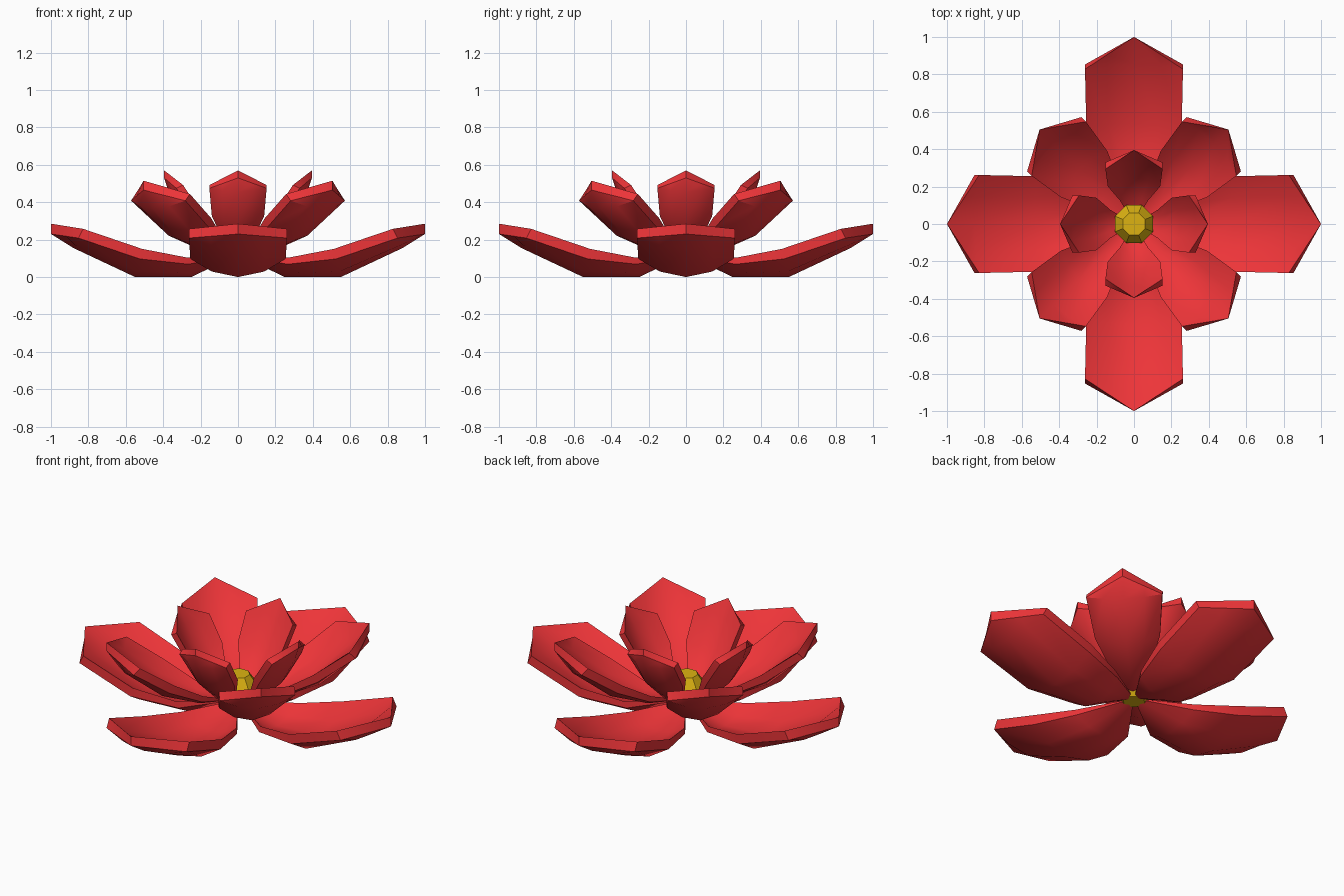
import bpy, bmesh, math
from mathutils import Vector, Matrix

if "Cube" in bpy.data.objects:
    bpy.data.objects.remove(bpy.data.objects["Cube"])


def material(name, color):
    m = bpy.data.materials.new(name)
    m.diffuse_color = color
    m.use_nodes = True
    m.node_tree.nodes["Principled BSDF"].inputs["Base Color"].default_value = m.diffuse_color
    return m


RED = material("petal_red", (0.85, 0.035, 0.04, 1))
YELLOW = material("centre_yellow", (0.72, 0.45, 0.006, 1))
ACROSS = (-1, -0.55, 0, 0.55, 1)


def make_object(name, bm, mat):
    mesh = bpy.data.meshes.new(name)
    bmesh.ops.recalc_face_normals(bm, faces=bm.faces)
    bm.to_mesh(mesh)
    bm.free()
    mesh.materials.append(mat)
    obj = bpy.data.objects.new(name, mesh)
    bpy.context.collection.objects.link(obj)
    return obj


def petal(name, rows, tip, thick, angle):
    """Cupped petal along +x. rows: radius, keel height, half width, cup depth."""
    bm = bmesh.new()
    keel = [Vector((r[0], 0, r[1])) for r in rows]
    tip = Vector((tip[0], 0, tip[1]))
    layers = []
    for layer in (0, 1):
        grid = []
        for i, (r, z, w, cup) in enumerate(rows):
            after = keel[i + 1] if i + 1 < len(rows) else tip
            t = (after - keel[max(i - 1, 0)]).normalized()
            n = Vector((-t.z, 0, t.x))
            lift = layer * thick * min(1, i / 1.5)
            grid.append([keel[i] + n * (cup * u * u + lift) + Vector((0, u * w, 0))
                         for u in ACROSS])
        # pointed end: straight edges from the two corners to the tip
        end = tip + Vector((0, 0, thick * layer))
        grid.append([grid[-1][0 if u < 0 else -1].lerp(end, 1 - abs(u)) for u in ACROSS])
        layers.append([[bm.verts.new(p) for p in row] for row in grid])
    low, top = layers
    n, m = len(low), len(ACROSS)
    for g in layers:
        for i in range(n - 1):
            for j in range(m - 1):
                bm.faces.new((g[i][j], g[i + 1][j], g[i + 1][j + 1], g[i][j + 1]))
    # rim joining the two skins
    for j in (0, m - 1):
        for i in range(n - 1):
            bm.faces.new((low[i][j], low[i + 1][j], top[i + 1][j], top[i][j]))
    for j in range(m - 1):
        bm.faces.new((low[-1][j], low[-1][j + 1], top[-1][j + 1], top[-1][j]))
    bmesh.ops.remove_doubles(bm, verts=bm.verts, dist=0.001)
    bmesh.ops.rotate(bm, verts=bm.verts, cent=(0, 0, 0),
                     matrix=Matrix.Rotation(angle, 3, 'Z'))
    obj = make_object(name, bm, RED)
    bpy.ops.object.select_all(action='DESELECT')
    obj.select_set(True)
    bpy.context.view_layer.objects.active = obj
    bpy.ops.object.shade_smooth_by_angle(angle=math.radians(30))


# Three whorls of four petals: rows, tip, thickness, turn
WHORLS = {
    "outer_petal": ([(0, 0.12, 0, 0), (0.25, 0, 0.18, 0.07), (0.55, 0, 0.255, 0.10),
                     (0.88, 0.155, 0.262, 0.06)], (1.0, 0.23), 0.055, 0),
    "middle_petal": ([(0, 0.12, 0, 0), (0.22, 0.13, 0.10, 0.04), (0.44, 0.20, 0.175, 0.08),
                      (0.645, 0.365, 0.205, 0.06)], (0.714, 0.465), 0.05, 45),
    "inner_petal": ([(0, 0.12, 0, 0), (0.15, 0.17, 0.075, 0.02), (0.28, 0.29, 0.14, 0.06),
                     (0.37, 0.455, 0.153, 0.045)], (0.395, 0.53), 0.04, 0),
}
for name, (rows, tip, thick, turn) in WHORLS.items():
    for k in range(4):
        petal(f"{name}_{k + 1}", rows, tip, thick, math.radians(turn + 90 * k))

# Faceted flower centre
bm = bmesh.new()
rings = []
for r, z in ((0.06, 0.10), (0.11, 0.16), (0.11, 0.21), (0.065, 0.275)):
    rings.append([bm.verts.new((r * math.cos(a), r * math.sin(a), z))
                  for a in (math.tau * (k + 0.5) / 8 for k in range(8))])
for a, b in zip(rings, rings[1:]):
    for k in range(8):
        q = (k + 1) % 8
        bm.faces.new((a[k], a[q], b[q], b[k]))
bm.faces.new(rings[0])
bm.faces.new(rings[-1])
make_object("flower_centre", bm, YELLOW)
